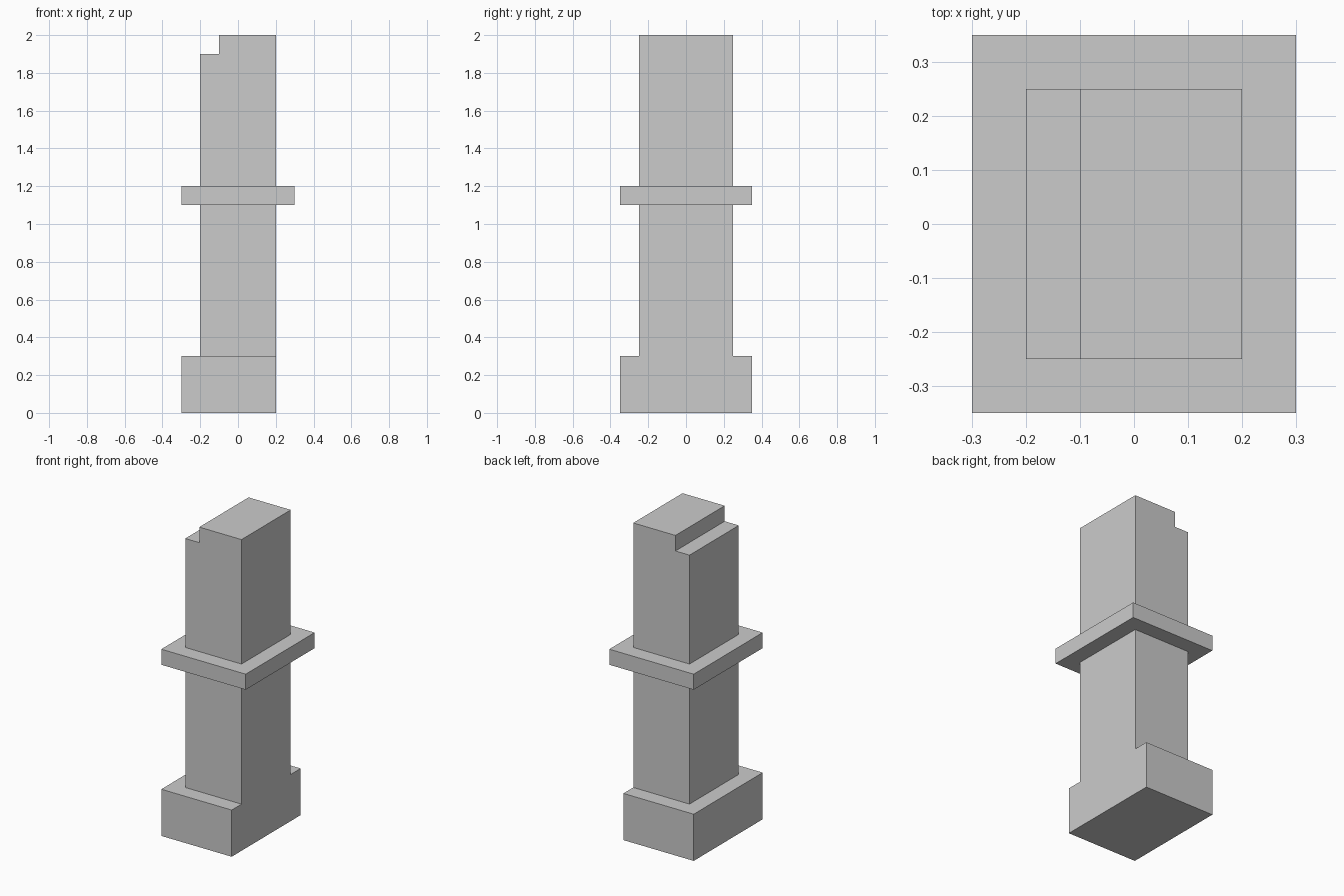
import bpy
import bmesh

if "Cube" in bpy.data.objects:
    bpy.data.objects.remove(bpy.data.objects["Cube"])


def extrude_profile(name, profile, half_depth):
    """Extrude a closed front-view (x, z) outline symmetrically along y."""
    bm = bmesh.new()
    face = bm.faces.new([bm.verts.new((x, -half_depth, z)) for x, z in profile])
    result = bmesh.ops.extrude_face_region(bm, geom=[face])
    moved = [g for g in result["geom"] if isinstance(g, bmesh.types.BMVert)]
    bmesh.ops.translate(bm, verts=moved, vec=(0, 2 * half_depth, 0))
    bmesh.ops.recalc_face_normals(bm, faces=bm.faces)
    mesh = bpy.data.meshes.new(name)
    bm.to_mesh(mesh)
    bm.free()
    obj = bpy.data.objects.new(name, mesh)
    bpy.context.collection.objects.link(obj)
    return obj


def block(name, x0, x1, z0, z1, half_depth):
    return extrude_profile(name, [(x0, z0), (x1, z0), (x1, z1), (x0, z1)], half_depth)


# Plinth, flush with the shaft on the +x side
block("base", -0.3, 0.2, 0.0, 0.3, 0.35)

# Lower shaft, between plinth and collar
block("lower_shaft", -0.2, 0.2, 0.3, 1.1, 0.25)

# Collar, projecting on all sides
block("collar", -0.3, 0.3, 1.1, 1.2, 0.35)

# Upper shaft with a step cut along the -x top edge
extrude_profile("upper_shaft", [(-0.2, 1.2), (0.2, 1.2), (0.2, 2.0),
                                (-0.1, 2.0), (-0.1, 1.9), (-0.2, 1.9)], 0.25)
